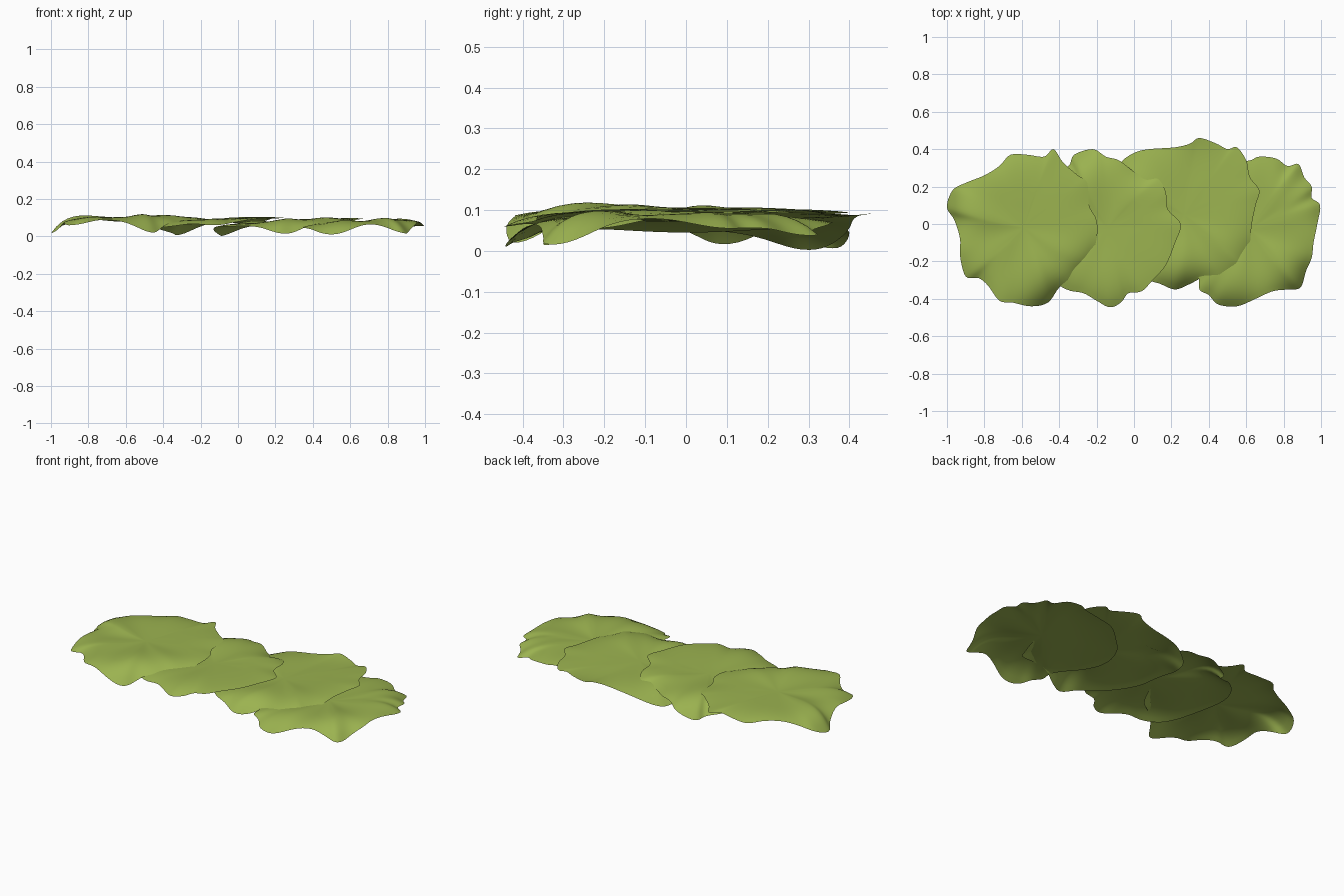
import bpy, bmesh, math
from mathutils import Vector

green = bpy.data.materials.new("leaf green")
green.diffuse_color = (0.33, 0.45, 0.08, 1)


def smooth_loop(pts, steps):
    """Closed Catmull-Rom curve through the outline points."""
    out, n = [], len(pts)
    for i in range(n):
        a, b, c, d = (Vector(pts[(i + k) % n]) for k in (-1, 0, 1, 2))
        for s in range(steps):
            t = s / steps
            out.append(0.5 * (2 * b + (c - a) * t + (2 * a - 5 * b + 4 * c - d) * t * t
                              + (3 * b - a - 3 * c + d) * t ** 3))
    return out


def leaf(name, outline, centre, height, tilt, dips):
    """Thin sheet: rings shrink from a ragged outline; dips = (x, y, rim height)."""
    loop = smooth_loop(outline, 5)
    cx, cy = centre
    rings = 14
    bm = bmesh.new()
    mid = bm.verts.new((cx, cy, height))
    prev = None
    n = len(loop)
    for r in range(1, rings + 1):
        t = r / rings
        row = []
        for i, p in enumerate(loop):
            x, y = cx + (p.x - cx) * t, cy + (p.y - cy) * t
            flat = height + tilt * (p.x - cx)
            rim = flat - 0.008
            for dx, dy, dz in dips:
                w = math.exp(-((p.x - dx) ** 2 + (p.y - dy) ** 2) / 0.017)
                rim += (dz - rim) * w
            drop = flat - rim
            z = height + tilt * (x - cx) - drop * t ** 5 + drop * 1.3 * t * t * (1 - t * t)
            z += 0.003 * t * math.sin(13 * x + 2) * math.cos(11 * y)   # gentle ripple
            row.append(bm.verts.new((x, y, max(z, 0.0))))
        for i in range(n):
            j = (i + 1) % n
            if prev:
                bm.faces.new((prev[i], row[i], row[j], prev[j]))
            else:
                bm.faces.new((mid, row[i], row[j]))
        prev = row
    bm.normal_update()
    if sum(f.normal.z for f in bm.faces) < 0:
        bmesh.ops.reverse_faces(bm, faces=bm.faces[:])
    for f in bm.faces:
        f.smooth = True
    me = bpy.data.meshes.new(name)
    bm.to_mesh(me)
    bm.free()
    me.materials.append(green)
    bpy.context.collection.objects.link(bpy.data.objects.new(name, me))


# Left leaf, on top of the row
leaf("leaf_left", [
    (-1, .09), (-.97, .18), (-.9, .22), (-.8, .26), (-.72, .31), (-.66, .37), (-.57, .37),
    (-.48, .36), (-.43, .40), (-.38, .33), (-.30, .26), (-.25, .22), (-.24, .1), (-.20, .02),
    (-.20, -.08), (-.24, -.2), (-.32, -.27), (-.40, -.34), (-.46, -.42), (-.55, -.44),
    (-.65, -.42), (-.72, -.41), (-.78, -.33), (-.83, -.29), (-.9, -.28), (-.93, -.17),
    (-.93, -.08), (-.96, .02)],
    (-.59, -.02), .1, .02,
    [(-1, .09, .015), (-.45, -.42, .02), (-.26, -.24, .06), (-.9, -.28, .06), (-.66, .37, .08)])

# Second leaf
leaf("leaf_middle_left", [
    (-.56, .05), (-.53, .18), (-.44, .27), (-.35, .31), (-.32, .37), (-.22, .40), (-.15, .36),
    (-.08, .34), (0, .28), (.07, .25), (.13, .24), (.17, .17), (.18, .08), (.25, 0),
    (.22, -.1), (.17, -.22), (.1, -.3), (.04, -.36), (-.03, -.37), (-.07, -.42),
    (-.13, -.445), (-.2, -.41), (-.27, -.37), (-.36, -.35), (-.46, -.28), (-.52, -.15)],
    (-.14, -.02), .088, .055,
    [(-.33, .36, .005), (-.13, -.44, .06), (.05, .26, .07), (-.4, -.33, .05)])

# Third leaf
leaf("leaf_middle_right", [
    (-.12, .05), (-.13, .17), (-.1, .26), (-.07, .33), (0, .38), (.08, .4), (.22, .41),
    (.3, .43), (.35, .46), (.44, .43), (.5, .40), (.55, .41), (.6, .34), (.62, .25),
    (.67, .18), (.65, .1), (.63, 0), (.62, -.1), (.6, -.2), (.57, -.25), (.46, -.27),
    (.38, -.28), (.3, -.32), (.22, -.35), (.14, -.32), (.06, -.29), (-.03, -.2), (-.1, -.08)],
    (.27, .05), .08, .055,
    [(-.09, .3, .005), (.25, -.34, .012), (.6, -.22, .055), (.35, .46, .092)])

# Right leaf, lowest in the row
leaf("leaf_right", [
    (.2, 0), (.23, .13), (.32, .23), (.42, .31), (.53, .33), (.62, .34), (.67, .36),
    (.76, .35), (.82, .31), (.88, .32), (.91, .25), (.95, .2), (.95, .14), (.995, .1),
    (.98, 0), (.96, -.1), (.95, -.18), (.92, -.25), (.89, -.34), (.82, -.35), (.74, -.36),
    (.65, -.4), (.55, -.44), (.45, -.43), (.4, -.38), (.35, -.35), (.34, -.27), (.24, -.13)],
    (.62, -.03), .075, .045,
    [(.5, -.44, .01), (.9, -.33, .018), (.99, .1, .055), (.9, .31, .04)])
